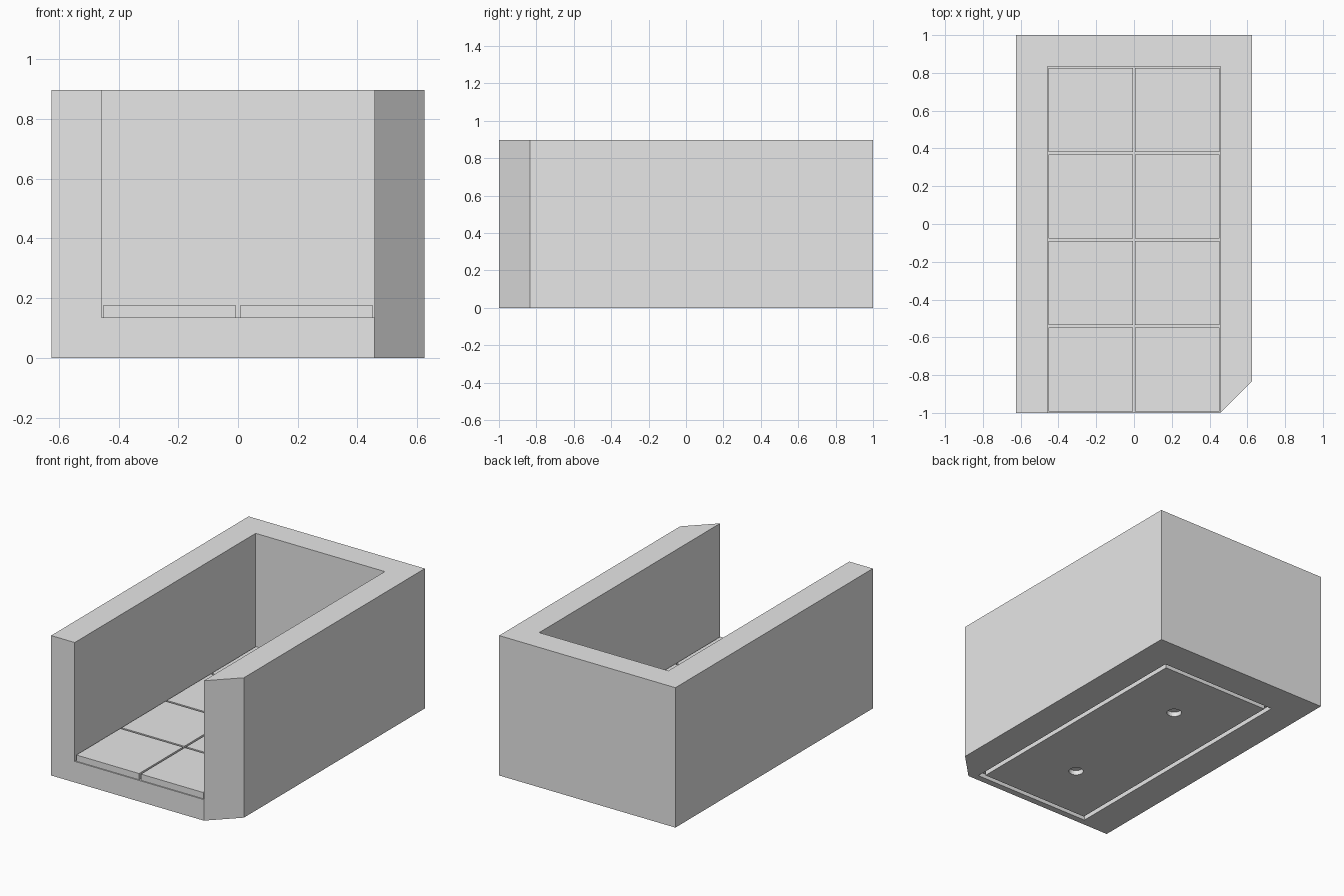
import bpy
import bmesh

cube = bpy.data.objects.get("Cube")
if cube:
    bpy.data.objects.remove(cube, do_unlink=True)

grey = bpy.data.materials.new("light_grey")
grey.use_nodes = True
grey.diffuse_color = (0.8, 0.8, 0.8, 1)
grey.node_tree.nodes["Principled BSDF"].inputs["Base Color"].default_value = (0.8, 0.8, 0.8, 1)

HALF_W, HEIGHT = 0.625, 0.897
INNER, BACK = 0.458, 0.833      # inner half width, inner back wall
FLOOR = 0.135
CELL, TILE, TILE_H = 0.458, 0.445, 0.04


def make_object(name, bm):
    bmesh.ops.recalc_face_normals(bm, faces=bm.faces)
    mesh = bpy.data.meshes.new(name)
    bm.to_mesh(mesh)
    bm.free()
    mesh.materials.append(grey)
    obj = bpy.data.objects.new(name, mesh)
    bpy.context.collection.objects.link(obj)
    return obj


def prism(name, outline, z0, z1):
    """Extrude a flat outline from z0 up to z1."""
    bm = bmesh.new()
    face = bm.faces.new([bm.verts.new((x, y, z0)) for x, y in outline])
    top = bmesh.ops.extrude_face_region(bm, geom=[face])["geom"]
    for v in top:
        if isinstance(v, bmesh.types.BMVert):
            v.co.z = z1
    return make_object(name, bm)


def block(name, x0, x1, y0, y1, z0, z1):
    return prism(name, [(x0, y0), (x1, y0), (x1, y1), (x0, y1)], z0, z1)


def cut(target, cutter):
    mod = target.modifiers.new(cutter.name, 'BOOLEAN')
    mod.operation = 'DIFFERENCE'
    mod.solver = 'EXACT'
    mod.object = cutter
    cutter.hide_render = True
    cutter.hide_set(True)
    cutter.display_type = 'WIRE'


# Open-fronted body with one bevelled front corner
body = prism("body", [(-HALF_W, -1), (INNER, -1), (HALF_W, -BACK),
                      (HALF_W, 1), (-HALF_W, 1)], 0, HEIGHT)
cut(body, block("interior_cutter", -INNER, INNER, -1.2, BACK, FLOOR, 1.2))

# Rectangular groove in the underside
GX, G_FRONT, G_BACK, G_W, DEPTH = 0.415, -0.958, 0.788, 0.03, 0.03
groove = block("groove_cutter", -GX, GX, G_FRONT, G_BACK, -0.1, DEPTH)
cut(groove, block("groove_island", -GX + G_W, GX - G_W,
                  G_FRONT + G_W, G_BACK - G_W, -0.2, 0.2))
cut(body, groove)

# Two round recesses in the underside
for label, y in (("back", BACK - CELL), ("front", BACK - 3 * CELL)):
    bm = bmesh.new()
    bmesh.ops.create_cone(bm, cap_ends=True, segments=32, radius1=0.044,
                          radius2=0.044, depth=2 * DEPTH)
    bmesh.ops.translate(bm, verts=bm.verts, vec=(0, y, 0))
    cut(body, make_object(label + "_recess_cutter", bm))

# Floor tiles, two across and four deep
for row in range(4):
    for side, name in ((-1, "right"), (1, "left")):
        cx, cy = side * CELL / 2, BACK - CELL * (row + 0.5)
        block(f"floor_tile_{name}_{row + 1}", cx - TILE / 2, cx + TILE / 2,
              cy - TILE / 2, cy + TILE / 2, FLOOR, FLOOR + TILE_H)
